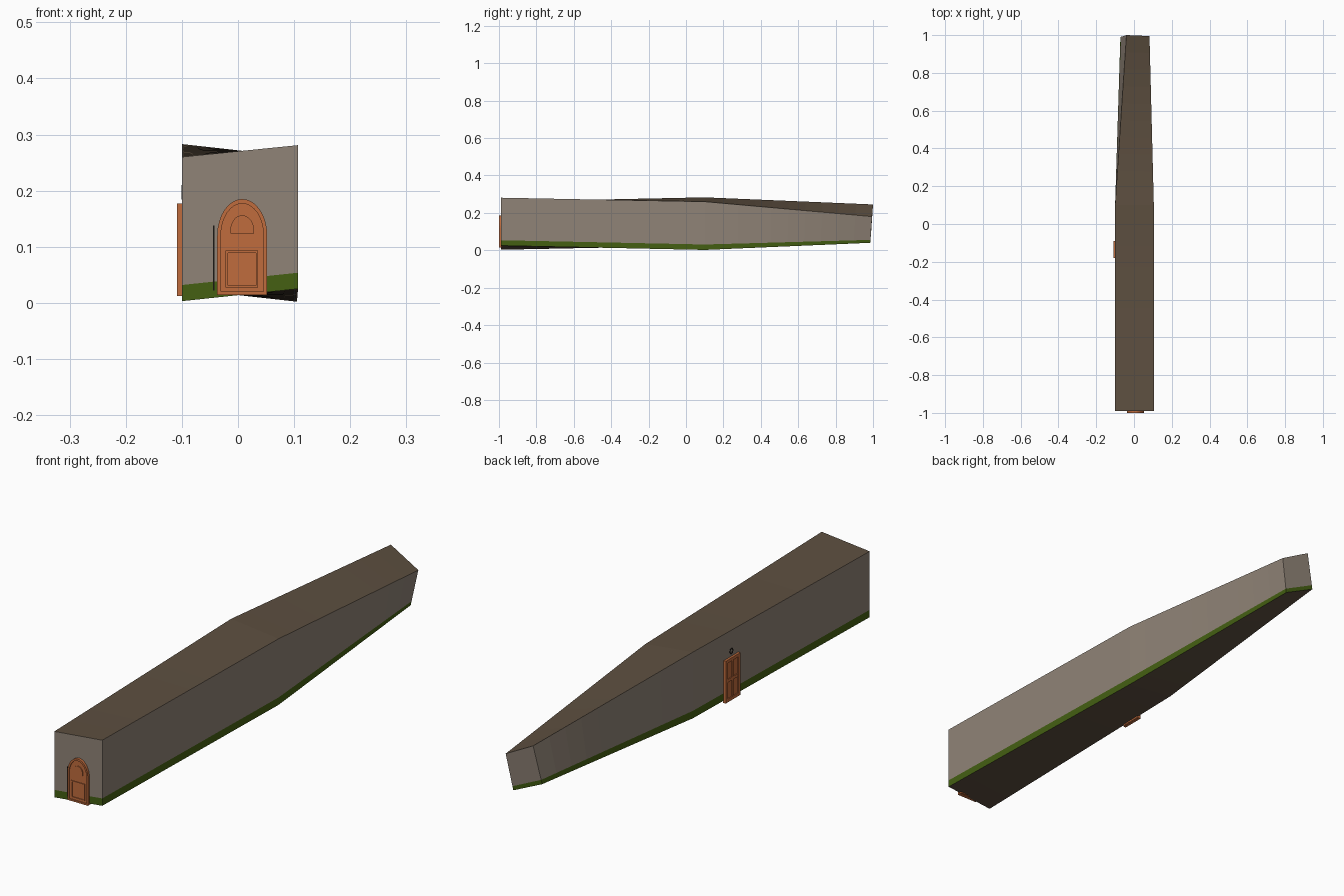
import bpy, bmesh, math
from mathutils import Vector

if "Cube" in bpy.data.objects:
    bpy.data.objects.remove(bpy.data.objects["Cube"])


def mat(name, r, g, b):
    m = bpy.data.materials.new(name)
    m.diffuse_color = (r, g, b, 1)
    m.use_nodes = True
    m.node_tree.nodes["Principled BSDF"].inputs["Base Color"].default_value = m.diffuse_color
    return m


STONE = mat("grey stone", 0.28, 0.23, 0.185)
GRASS = mat("moss green", 0.058, 0.115, 0.006)
ROOF = mat("brown roof", 0.112, 0.08, 0.052)
WOOD = mat("orange wood", 0.53, 0.15, 0.047)
DARK = mat("dark ink", 0.01, 0.008, 0.006)


def finish(name, bm, mats):
    bmesh.ops.recalc_face_normals(bm, faces=bm.faces)
    me = bpy.data.meshes.new(name)
    bm.to_mesh(me)
    bm.free()
    for m in mats:
        me.materials.append(m)
    ob = bpy.data.objects.new(name, me)
    bpy.context.collection.objects.link(ob)
    return ob


# Twisting long hall: corners are bottom left, top left, top right, bottom right
FRONT = [(-0.1, -0.99, 0.003), (-0.1, -0.99, 0.26), (0.107, -0.99, 0.281), (0.107, -0.99, 0.025)]
MID = [(-0.1, 0.1, 0.025), (-0.1, 0.1, 0.283), (0.105, 0.1, 0.26), (0.105, 0.1, 0.002)]
BACK = [(-0.072, 0.99, 0.10), (-0.04, 1.0, 0.245), (0.082, 0.995, 0.18), (0.056, 0.985, 0.04)]


def ring(a, b, t):
    bl, tl, tr, br = [Vector(p).lerp(Vector(q), t) for p, q in zip(a, b)]
    k = 0.112  # height of the moss band
    return [bl, bl.lerp(tl, k), tl, tr, br.lerp(tr, k), br]


def hall():
    bm = bmesh.new()
    n = 10
    rings = [ring(FRONT, MID, i / n) for i in range(n)]
    rings += [ring(MID, BACK, i / n) for i in range(n + 1)]
    rows = [[bm.verts.new(p) for p in r] for r in rings]
    side_mats = [1, 0, 2, 0, 1, 2]
    for r, s in zip(rows, rows[1:]):
        for j in range(6):
            k = (j + 1) % 6
            bm.faces.new((r[j], r[k], s[k], s[j])).material_index = side_mats[j]
    for r in (rows[0], rows[-1]):
        bm.faces.new((r[0], r[1], r[4], r[5])).material_index = 1
        bm.faces.new((r[1], r[2], r[3], r[4])).material_index = 0
    finish("hall", bm, [STONE, GRASS, ROOF])


# Flat plate from an outline, standing on the front (along y) or left (along x) wall
def plate(name, outline, wall, inner, outer, m, hole=None):
    def place(p, d):
        return (p[0], d, p[1]) if wall == "front" else (d, p[0], p[1])
    bm = bmesh.new()
    loops = [outline] + ([hole] if hole else [])
    made = [[[bm.verts.new(place(p, d)) for p in lp] for d in (inner, outer)] for lp in loops]
    n = len(outline)
    for a, b in made:
        for i in range(n):
            j = (i + 1) % n
            bm.faces.new((a[i], a[j], b[j], b[i]))
    for side in (0, 1):
        if hole:
            o, h = made[0][side], made[1][side]
            for i in range(n):
                j = (i + 1) % n
                bm.faces.new((o[i], o[j], h[j], h[i]))
        else:
            bm.faces.new(made[0][side])
    return finish(name, bm, [m])


def rect(a0, a1, z0, z1):
    return [(a0, z0), (a1, z0), (a1, z1), (a0, z1)]


def arch(cx, half, z0, spring, top, n=16):
    pts = [(cx - half, z0), (cx + half, z0)]
    for i in range(n + 1):
        t = math.pi * i / n
        pts.append((cx + half * math.cos(t), spring + (top - spring) * math.sin(t)))
    return pts


def ellipse(cx, cz, rx, rz, n=12):
    return [(cx + rx * math.cos(2 * math.pi * i / n), cz + rz * math.sin(2 * math.pi * i / n))
            for i in range(n)]


hall()

# Arched front door: slab, rim and raised panels
C = 0.0075
plate("front_door_slab", arch(C, 0.043, 0.015, 0.12, 0.182), "front", -0.98, -0.996, WOOD)
plate("front_door_rim", arch(C, 0.0445, 0.014, 0.12, 0.185), "front", -0.985, -1.0, WOOD,
      arch(C, 0.038, 0.02, 0.12, 0.177))
plate("front_door_lower_panel", rect(-0.022, 0.036, 0.027, 0.093), "front", -0.99, -0.999, WOOD,
      rect(-0.018, 0.032, 0.031, 0.089))
plate("front_door_upper_panel", arch(C, 0.021, 0.124, 0.13, 0.156), "front", -0.99, -0.999, WOOD)
plate("front_door_gap", rect(-0.0445, -0.042, 0.022, 0.138), "front", -0.989, -0.9905, DARK)

# Left side door: slab, frame, cross rails
plate("side_door_slab", rect(-0.178, -0.092, 0.014, 0.175), "left", -0.095, -0.105, WOOD)
plate("side_door_frame", rect(-0.18, -0.09, 0.012, 0.177), "left", -0.097, -0.109, WOOD,
      rect(-0.168, -0.102, 0.024, 0.165))
plate("side_door_stile", rect(-0.14, -0.13, 0.02, 0.17), "left", -0.1, -0.108, WOOD)
plate("side_door_rail", rect(-0.17, -0.1, 0.088, 0.1), "left", -0.1, -0.1078, WOOD)

# Small painted ring above the side door
plate("side_door_mark", ellipse(-0.137, 0.197, 0.011, 0.013), "left", -0.099, -0.101, DARK,
      ellipse(-0.137, 0.197, 0.006, 0.008))
